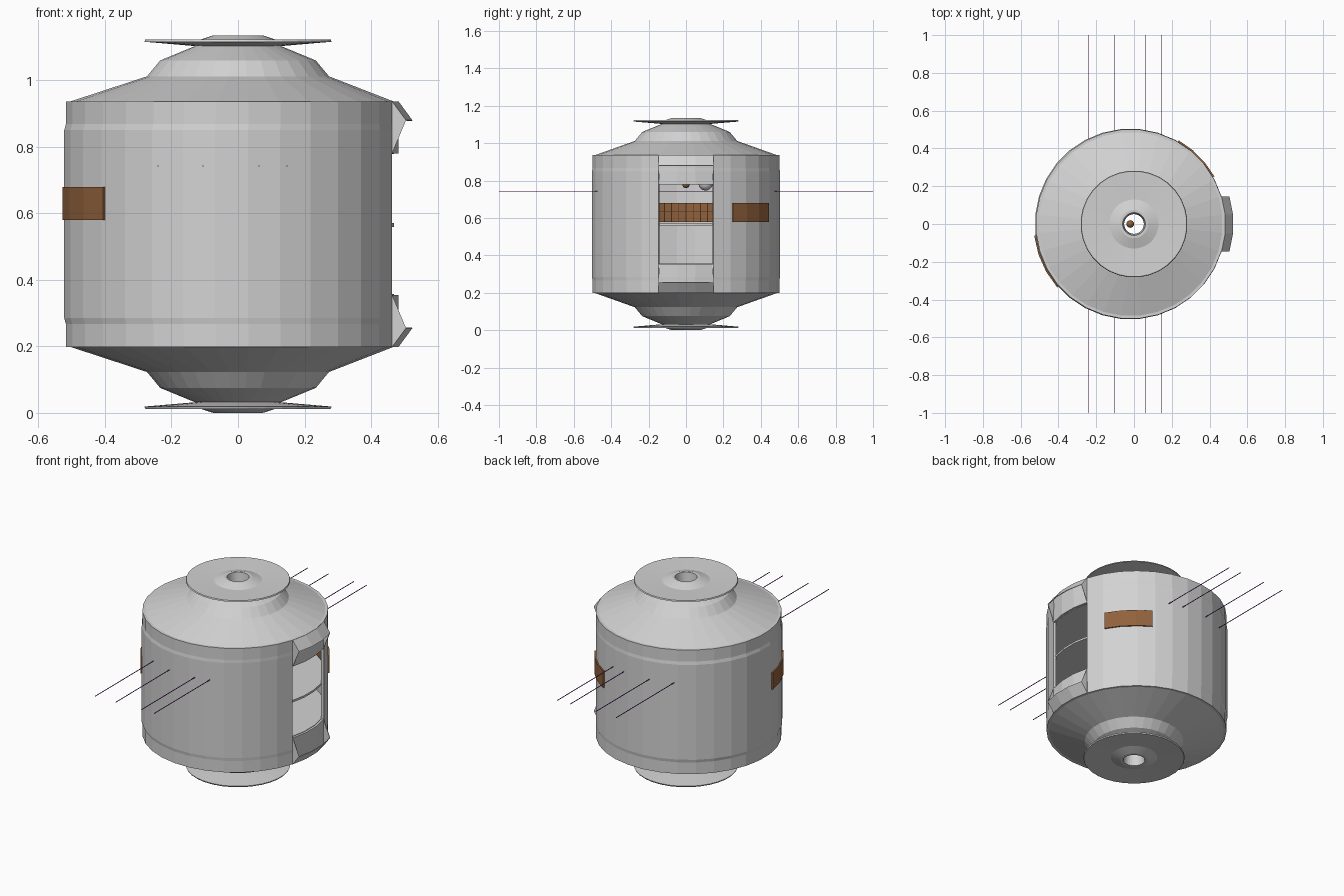
import bpy, bmesh, math
from mathutils import Vector

cube = bpy.data.objects.get("Cube")
if cube:
    bpy.data.objects.remove(cube, do_unlink=True)

H = 1.135            # total height, mirrored about the middle
CX = -0.02           # axis of the drum wall
R = 0.505
SEG = 32
STEP = 2 * math.pi / SEG


def material(name, rgb):
    m = bpy.data.materials.new(name)
    m.use_nodes = True
    m.diffuse_color = (*rgb, 1)
    m.node_tree.nodes["Principled BSDF"].inputs["Base Color"].default_value = (*rgb, 1)
    return m


GREY = material("light grey", (0.65, 0.65, 0.65))
BROWN = material("brown", (0.28, 0.12, 0.045))
DARK = material("dark brown", (0.06, 0.03, 0.015))
PURPLE = material("purple", (0.2, 0.01, 0.32))


def finish(name, bm, mat, thickness=0, offset=-1):
    bmesh.ops.recalc_face_normals(bm, faces=bm.faces)
    me = bpy.data.meshes.new(name)
    bm.to_mesh(me)
    bm.free()
    me.materials.append(mat)
    ob = bpy.data.objects.new(name, me)
    bpy.context.scene.collection.objects.link(ob)
    if thickness:
        mod = ob.modifiers.new("thickness", "SOLIDIFY")
        mod.thickness = thickness
        mod.offset = offset
    return ob


def polar(cx, r, a, z):
    return Vector((cx + r * math.cos(a), r * math.sin(a), z))


def lathe(name, rings, mat, skip=None, thickness=0, closed=False):
    """Rings are (centre x, radius, z); skip(row, segment) leaves a gap."""
    bm = bmesh.new()
    rows = [[bm.verts.new(polar(cx, r, (i + 0.5) * STEP, z)) for i in range(SEG)]
            for cx, r, z in rings]
    if closed:
        rows.append(rows[0])
    for k in range(len(rows) - 1):
        for i in range(SEG):
            if skip and skip(k, i):
                continue
            j = (i + 1) % SEG
            bm.faces.new((rows[k][i], rows[k][j], rows[k + 1][j], rows[k + 1][i]))
    return finish(name, bm, mat, thickness)


def flip(z, upper):
    return z if upper else H - z


# Drum wall, with the doorway three panels wide on the +x side
top_half = [(CX, R, 0.78), (CX, R, 0.85), (-0.018, 0.502, 0.868), (-0.018, 0.502, 0.937)]
wall = [(c, r, H - z) for c, r, z in reversed(top_half)] + top_half
doorway = (SEG - 2, SEG - 1, 0)
lathe("drum_wall", wall, GREY, lambda k, i: k == 3 and i in doorway, 0.015)

# Sloping ends with flanged discs and hollow hubs
END = [(-0.018, 0.502, 0.937), (-0.018, 0.487, 0.937), (0, 0.275, 1.012),
       (0, 0.235, 1.06), (0, 0.13, 1.103), (0, 0.283, 1.116), (0, 0.28, 1.123),
       (0, 0.13, 1.117), (0, 0.075, H), (0, 0.06, H), (0, 0.052, 1.06)]
for side, upper in (("top", True), ("bottom", False)):
    lathe(side + "_end", [(c, r, flip(z, upper)) for c, r, z in END], GREY)

# Floors and ceiling, each with a central hatch
for name, z, hatch in (("lower_floor", 0.352, 0.06), ("middle_deck", 0.565, 0.06),
                       ("ceiling", 0.785, 0.06)):
    a, b = z - 0.006, z + 0.006
    lathe(name, [(CX, 0.492, a), (CX, 0.492, b), (0, hatch, b), (0, hatch, a)],
          GREY, closed=True)

# Slanted hoods and side brackets above and below the doorway
for side, upper in (("upper", True), ("lower", False)):
    bm = bmesh.new()
    angles = [(i - 1.5) * STEP for i in range(4)]
    inner = [bm.verts.new(polar(CX, R, a, flip(0.937, upper))) for a in angles]
    outer = [bm.verts.new(polar(CX + 0.042, R, a, flip(0.88, upper))) for a in angles]
    for i in range(3):
        bm.faces.new((inner[i], inner[i + 1], outer[i + 1], outer[i]))
    for i in (0, 3):
        foot = bm.verts.new(polar(CX, R, angles[i], flip(0.78, upper)))
        bm.faces.new((inner[i], outer[i], foot))
    finish(side + "_hood", bm, GREY, 0.004)


def arc_block(name, start, end, r0, r1, z0, z1, parts, mat):
    bm = bmesh.new()
    loops = []
    for i in range(parts + 1):
        a = math.radians(start + (end - start) * i / parts)
        loops.append([bm.verts.new(polar(CX, r, a, z))
                      for r, z in ((r0, z0), (r1, z0), (r1, z1), (r0, z1))])
    for p, q in zip(loops, loops[1:]):
        for k in range(4):
            n = (k + 1) % 4
            bm.faces.new((p[k], p[n], q[n], q[k]))
    bm.faces.new(loops[0])
    bm.faces.new(loops[-1])
    return finish(name, bm, mat)


# Curved brown panels through the wall
arc_block("rear_panel", 29.5, 60, 0.478, 0.512, 0.58, 0.68, 3, BROWN)
arc_block("front_panel", 187, 221, 0.478, 0.512, 0.58, 0.68, 3, BROWN)

# Cabinet row inside, with dark seams
arc_block("inner_cabinet", 158, 202, 0.45, 0.48, 0.58, 0.68, 6, BROWN)
for i in range(9):
    a = 160 + i * 5
    arc_block("cabinet_seam", a - 0.25, a + 0.25, 0.444, 0.45, 0.58, 0.68, 1, DARK)
arc_block("cabinet_seam", 158, 202, 0.444, 0.448, 0.632, 0.636, 6, DARK)


# Small fittings under the ceiling
def ball(name, loc, r, mat):
    bm = bmesh.new()
    bmesh.ops.create_uvsphere(bm, u_segments=16, v_segments=10, radius=r)
    bmesh.ops.translate(bm, verts=bm.verts, vec=loc)
    ob = finish(name, bm, mat)
    for p in ob.data.polygons:
        p.use_smooth = True


ball("brown_lamp", (-0.02, 0, 0.78), 0.02, BROWN)
ball("grey_lamp", (0, 0.105, 0.785), 0.038, GREY)

# Long thin rods running front to back
for x in (-0.24, -0.105, 0.063, 0.147):
    bm = bmesh.new()
    bmesh.ops.create_cube(bm, size=1)
    bmesh.ops.scale(bm, verts=bm.verts, vec=(0.003, 2, 0.003))
    bmesh.ops.translate(bm, verts=bm.verts, vec=(x, 0, 0.742))
    finish("thin_rod", bm, PURPLE)
